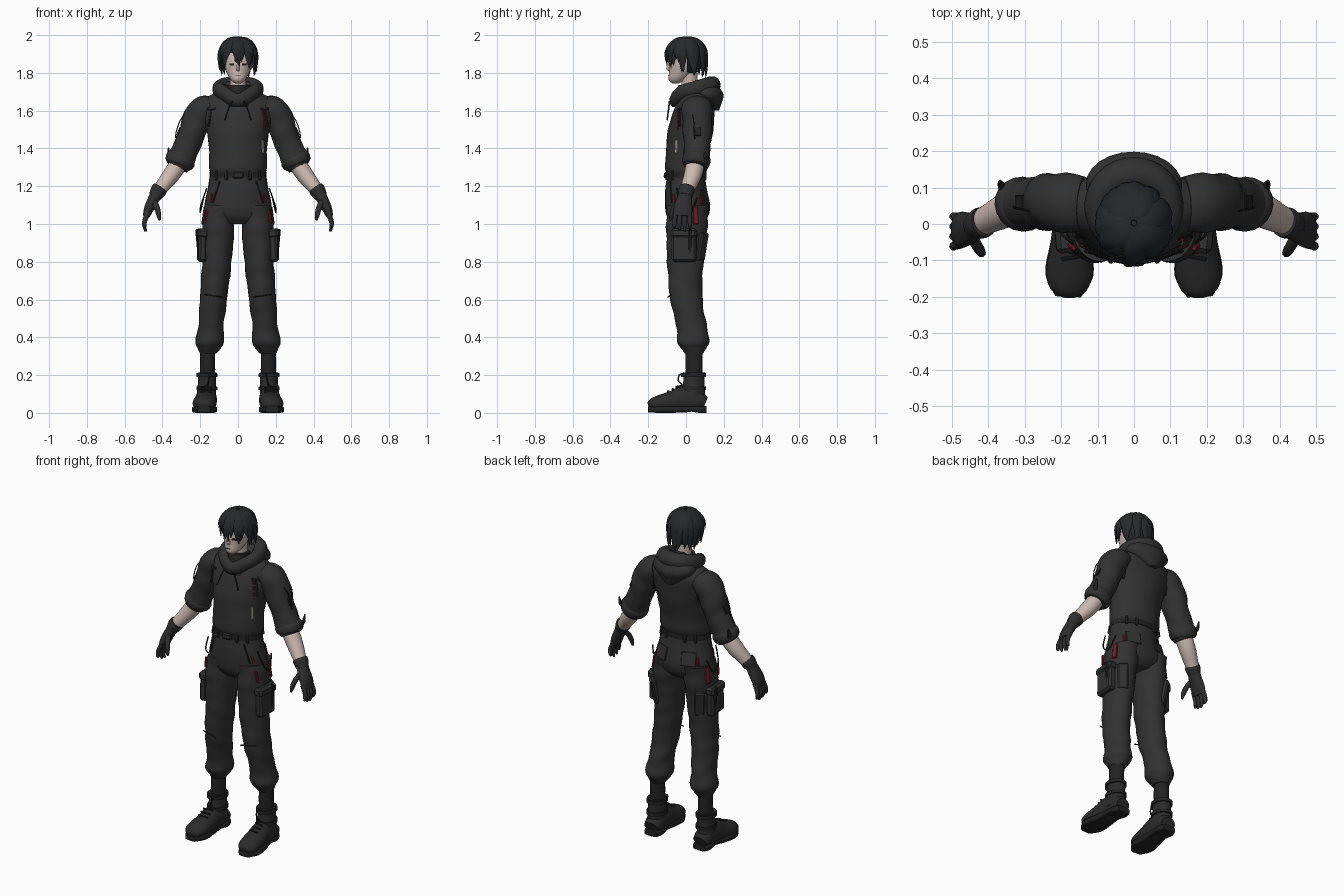
import bpy, bmesh, random
from math import sin, cos, pi, radians, copysign
from mathutils import Vector, Matrix
from mathutils.bvhtree import BVHTree

random.seed(4)
default = bpy.data.objects.get("Cube")
if default:
    bpy.data.objects.remove(default, do_unlink=True)

X, Y, Z = Vector((1, 0, 0)), Vector((0, 1, 0)), Vector((0, 0, 1))


def material(name, r, g, b):
    m = bpy.data.materials.new(name)
    m.use_nodes = True
    m.diffuse_color = (r, g, b, 1)
    m.node_tree.nodes["Principled BSDF"].inputs["Base Color"].default_value = (r, g, b, 1)
    return m


cloth = material("charcoal cloth", .031, .031, .032)
dark = material("black webbing", .016, .016, .017)
hair_mat = material("black hair", .019, .021, .023)
glove_mat = material("glove grey", .027, .027, .029)
boot_mat = material("boot leather", .024, .024, .024)
skin = material("pale skin", .6, .49, .44)
red = material("dark red", .2, .012, .025)
tag_mat = material("pale tag", .5, .46, .42)


def finish(bm, name, mat, angle=45):
    bmesh.ops.recalc_face_normals(bm, faces=bm.faces)
    me = bpy.data.meshes.new(name)
    bm.to_mesh(me)
    bm.free()
    me.materials.append(mat)
    me.polygons.foreach_set("use_smooth", [True] * len(me.polygons))
    me.set_sharp_from_angle(angle=radians(angle))
    ob = bpy.data.objects.new(name, me)
    bpy.context.collection.objects.link(ob)
    return ob


def spline(secs, steps):
    """Smoothly interpolate the (x, y, z, width, depth) sections."""
    s = [Vector(q) for q in secs]
    out = []
    for i in range(len(s) - 1):
        a, b, c, d = s[max(i - 1, 0)], s[i], s[i + 1], s[min(i + 2, len(s) - 1)]
        for k in range(steps):
            t = k / steps
            out.append((b * 2 + (c - a) * t + (a * 2 - b * 5 + c * 4 - d) * t * t
                        + (b * 3 - a - c * 3 + d) * t ** 3) / 2)
    return out + [s[-1]]


def tube(name, mat, secs, ref=Y, level=False, n=20, steps=4, fold=0, power=1, closed=False):
    """Loft elliptical rings along a path; fold adds cloth wrinkles, power squares the ring."""
    s = spline(secs, steps)
    p = [Vector(q[:3]) for q in s]
    bm, rings = bmesh.new(), []
    for i, q in enumerate(s):
        if closed:
            t = p[(i + 1) % len(p)] - p[i - 1]
        else:
            t = p[min(i + 1, len(p) - 1)] - p[max(i - 1, 0)]
        t = Z if level else t.normalized()
        v = (ref - t * ref.dot(t)).normalized()
        u = v.cross(t)
        ring = []
        for k in range(n):
            a = 2 * pi * k / n
            c, d = (copysign(abs(f) ** power, f) for f in (cos(a), sin(a)))
            w = 1 + fold * (sin(62 * p[i].z + 3 * sin(a)) + sin(37 * p[i].z - 2 * a))
            ring.append(bm.verts.new(p[i] + (u * c * q[3] + v * d * q[4]) * w))
        rings.append(ring)
    pairs = list(zip(rings, rings[1:])) + ([(rings[-1], rings[0])] if closed else [])
    for a, b in pairs:
        for k in range(n):
            bm.faces.new((a[k], a[(k + 1) % n], b[(k + 1) % n], b[k]))
    if not closed:
        bm.faces.new(rings[0])
        bm.faces.new(rings[-1])
    return finish(bm, name, mat)


def cord(name, mat, points, r=.004):
    return tube(name, mat, [(*q, r, r) for q in points], n=6, ref=Vector((.3, 1, .2)))


def patch(name, mat, target, start, aim, size, tilt=0):
    """Lay a bevelled plate on the target where a ray from start hits it."""
    me = target.data
    tree = BVHTree.FromPolygons([v.co for v in me.vertices], [f.vertices[:] for f in me.polygons])
    loc, nrm, _, _ = tree.ray_cast(Vector(start), Vector(aim))
    if loc is None:
        return
    up = (Z - nrm * nrm.z).normalized()
    rot = Matrix((up.cross(nrm), up, nrm)).transposed().to_4x4()
    bm = bmesh.new()
    bmesh.ops.create_cube(bm, size=1)
    bm.transform(Matrix.Diagonal((*size, 1)))
    bmesh.ops.bevel(bm, geom=bm.edges[:], offset=min(size) * .25, segments=1, affect='EDGES')
    bm.transform(Matrix.Translation(loc) @ rot @ Matrix.Rotation(radians(tilt), 4, 'Z'))
    return finish(bm, name, mat, 30)


# Head, neck and face
head = tube("head", skin, [(0, -.056, 1.745, .016, .018), (0, -.046, 1.765, .04, .046),
            (0, -.02, 1.81, .064, .07), (0, -.008, 1.86, .076, .084),
            (0, 0, 1.92, .074, .08), (0, 0, 1.965, .04, .045)], level=True)
tube("neck", skin, [(0, .03, 1.66, .05, .05), (0, .02, 1.73, .042, .042), (0, .015, 1.8, .045, .045)], level=True)
tube("nose", skin, [(0, -.085, 1.85, .006, .006), (0, -.094, 1.825, .009, .011), (0, -.088, 1.81, .008, .006)], level=True, n=8)
patch("mouth", dark, head, (0, -1, 1.785), Y, (.026, .003, .004))
patch("left_eye", dark, head, (.032, -1, 1.845), Y, (.026, .012, .004))

# Hair: a scalp cap covered with layered tapered locks
bm = bmesh.new()
bmesh.ops.create_uvsphere(bm, u_segments=24, v_segments=16, radius=1)
bmesh.ops.delete(bm, geom=[v for v in bm.verts if v.co.z < .1 and v.co.y < -.15], context='VERTS')
bm.transform(Matrix.Translation((0, .005, 1.885)) @ Matrix.Diagonal((.094, .097, .1, 1)))
finish(bm, "hair_cap", hair_mat)


def lock(name, az, start, end, lift, width):
    secs, twist = [], random.uniform(-.35, .35)
    for t, w in zip((0, .25, .5, .75, 1), (.4, 1, .95, .6, .06)):
        th, a = start + (end - start) * t, az + twist * t
        r = sin(min(th, pi / 2)) * (1 + lift * t) * (1 - .12 * max(0, t - .75))
        drop = cos(th) * (1.15 if th > pi / 2 else 1)
        secs.append((.095 * r * sin(a), .003 - .1 * r * cos(a), 1.888 + .1 * drop, .011 * w, width * w))
    tube(name, hair_mat, secs, ref=Vector((cos(az), sin(az), 0)), n=8, steps=3)


for i in range(26):
    az = 2 * pi * i / 26
    lock("hair_lock", az, .5, 2.4 - .4 * cos(az) + random.uniform(-.2, .15), random.uniform(0, .08), .024)
for i in range(16):
    az = 2 * pi * (i + .5) / 16
    lock("hair_top_lock", az, .08, random.uniform(1.5, 1.95), random.uniform(.06, .16), .03)

# Hoodie body, collar and lowered hood
torso = tube("hoodie_body", cloth, [(0, 0, 1.26, .142, .1), (0, .002, 1.3, .155, .112), (0, .008, 1.38, .152, .114),
             (0, .02, 1.47, .162, .12), (0, .035, 1.56, .186, .115), (0, .05, 1.635, .2, .1),
             (0, .052, 1.68, .15, .08), (0, .05, 1.71, .07, .06)], level=True, n=32, steps=5, fold=.006)
tube("collar", dark, [(0, .012, 1.62, .085, .085), (0, .012, 1.69, .07, .068), (0, .015, 1.735, .06, .055)], level=True)
ring = []
for i in range(32):
    a = 2 * pi * i / 32
    back = (1 - cos(a)) / 2
    dip = max(0, cos(a)) ** 5
    ring.append((.1 * sin(a), .038 - .1 * cos(a), 1.69 + .045 * back - .035 * dip, .026 + .02 * back, .036 + .012 * back))
tube("hood_rim", cloth, ring, ref=Z, steps=1, n=14, closed=True)
tube("hood_bag", cloth, [(0, .15, 1.6, .025, .025), (0, .128, 1.64, .085, .06), (0, .112, 1.68, .132, .086),
     (0, .1, 1.72, .12, .08), (0, .1, 1.755, .07, .05)], level=True, n=24, fold=.01)
cord("left_drawstring", dark, [(.03, -.088, 1.65), (.05, -.092, 1.61), (.07, -.1, 1.55)])
patch("left_chest_label", dark, torso, (.14, -1, 1.61), Y, (.045, .014, .009))
patch("left_chest_strap", dark, torso, (.15, -1, 1.56), Y, (.012, .09, .008), 6)
patch("chest_cord", red, torso, (.137, -1, 1.555), Y, (.007, .11, .009), 4)
patch("zip_tag", tag_mat, torso, (1, -.05, 1.41), -X, (.014, .07, .009))
patch("left_back_strap", dark, torso, (.15, 1, 1.56), -Y, (.014, .12, .009), -8)

# Belt and trouser seat
tube("belt", dark, [(0, 0, 1.245, .152, .108), (0, 0, 1.275, .151, .108)], level=True, n=32, steps=1)
seat = tube("trouser_seat", cloth, [(0, 0, 1.27, .146, .1), (0, 0, 1.19, .16, .109), (0, .008, 1.1, .178, .119),
            (0, .008, 1.04, .165, .11), (0, .005, 1, .1, .075)], level=True, n=32, fold=.004)
patch("belt_buckle", boot_mat, seat, (0, -1, 1.258), Y, (.06, .036, .03))
for x in (.06, .11):
    patch("left_belt_loop", cloth, seat, (x, -1, 1.257), Y, (.014, .05, .03))
    patch("left_rear_loop", cloth, seat, (x, 1, 1.257), -Y, (.014, .05, .03))
patch("left_front_pocket", dark, seat, (.115, -1, 1.17), Y, (.008, .12, .008), 18)
patch("left_front_trim", red, seat, (.142, -1, 1.135), Y, (.012, .045, .009), 14)
patch("left_rear_pocket", cloth, seat, (.09, 1, 1.14), -Y, (.085, .08, .009))
patch("left_rear_trim", red, seat, (.135, 1, 1.13), -Y, (.014, .05, .014))

# Left limbs; the right ones are mirrored at the end
leg = tube("left_trouser_leg", cloth, [(.094, .01, 1.1, .083, .112), (.105, .004, .98, .086, .108),
           (.112, -.004, .8, .078, .096), (.13, .002, .6, .072, .086), (.143, .03, .46, .067, .08),
           (.15, .038, .38, .076, .086), (.152, .04, .345, .062, .07), (.158, .042, .315, .044, .048)],
           level=True, n=28, steps=8, fold=.018)
patch("left_side_trim", red, leg, (1, .05, 1.045), -X, (.028, .095, .014))
patch("left_thigh_trim", red, leg, (.168, -1, 1.04), Y, (.014, .07, .02), 10)
patch("left_cargo_pocket", cloth, leg, (1, -.01, .88), -X, (.13, .16, .045))
patch("left_cargo_flap", cloth, leg, (1, -.01, .95), -X, (.14, .05, .058))
patch("left_cargo_strap", dark, leg, (1, .02, .9), -X, (.018, .15, .06))
patch("left_rear_pouch", cloth, leg, (.15, 1, .88), -Y, (.06, .15, .03))
patch("left_knee_seam", dark, leg, (.13, -1, .62), Y, (.1, .006, .006), 8)
cord("left_hip_cord", dark, [(.165, -.05, 1.19), (.196, -.03, 1.1), (.2, .02, 1.06), (.182, .06, 1.14)])

# Boots
tube("left_sock", dark, [(.16, .043, .35, .04, .044), (.162, .043, .18, .04, .046)], level=True, fold=.015, steps=6)
shaft = tube("left_boot_shaft", boot_mat, [(.168, .035, .05, .052, .066), (.166, .038, .12, .05, .062),
             (.164, .042, .17, .047, .056), (.164, .042, .215, .049, .059)], level=True)
for z in (.13, .2):
    tube("left_boot_strap", dark, [(.165, .04, z - .01, .056, .067), (.165, .04, z + .01, .055, .066)], level=True, steps=1)
foot = tube("left_boot_foot", boot_mat, [(.163, .1, .05, .045, .035), (.165, .06, .065, .054, .056),
            (.168, -.01, .072, .056, .07), (.172, -.07, .06, .06, .058), (.178, -.14, .05, .063, .044),
            (.18, -.18, .042, .05, .034), (.181, -.197, .036, .025, .018)][::-1], ref=Z)
tube("left_boot_sole", dark, [(.163, .108, .018, .04, .018), (.164, .07, .018, .053, .018), (.167, .01, .022, .05, .014),
     (.173, -.06, .018, .058, .018), (.178, -.14, .018, .066, .018), (.181, -.2, .018, .035, .016)], ref=Z, power=.4)
for i in range(4):
    y = -.02 - .024 * i
    patch("left_lace", dark, foot, (.17, y, 1), (0, 0, -1), (.06, .008, .012), 8)
cord("left_boot_loop", dark, [(.15, -.01, .21), (.15, -.035, .2), (.155, -.04, .17), (.16, -.02, .15)])

# Sleeve, forearm and glove
sleeve = tube("left_sleeve", cloth, [(.14, .055, 1.625, .055, .075), (.185, .058, 1.605, .074, .082),
              (.222, .06, 1.54, .077, .079), (.25, .06, 1.46, .07, .075), (.283, .058, 1.385, .07, .07),
              (.305, .054, 1.335, .074, .07), (.322, .05, 1.3, .06, .058)], n=24, steps=6, fold=.02)
tube("left_sleeve_roll", cloth, [(.295, .056, 1.36, .068, .066), (.303, .055, 1.343, .08, .076),
     (.315, .052, 1.315, .075, .07), (.32, .05, 1.303, .055, .055)], fold=.015)
patch("left_sleeve_badge", dark, sleeve, (1, .06, 1.49), -X, (.04, .05, .009))
tube("left_sleeve_tab", dark, [(.345, .08, 1.33, .014, .014), (.365, .105, 1.36, .01, .014), (.368, .118, 1.405, .003, .004)], n=8)
cord("left_sleeve_cord", dark, [(.262, .03, 1.6), (.305, .04, 1.55), (.33, .045, 1.47), (.318, .05, 1.43)], .003)
tube("left_forearm", skin, [(.3, .052, 1.34, .046, .05), (.35, .038, 1.265, .046, .048), (.4, .014, 1.2, .038, .04), (.43, 0, 1.16, .033, .035)])
tube("left_glove_cuff", glove_mat, [(.412, .006, 1.19, .041, .042), (.422, .002, 1.175, .042, .043), (.44, -.006, 1.145, .034, .036)])
tube("left_palm", glove_mat, [(.43, 0, 1.165, .032, .034), (.45, -.01, 1.125, .03, .042),
     (.472, -.016, 1.08, .026, .05), (.486, -.018, 1.04, .018, .046)])
for i, tip in enumerate((.985, .965, .96, .975)):
    y = -.054 + .024 * i
    tube("left_finger", glove_mat, [(.474, y, 1.065, .014, .013), (.493, y * 1.1, 1.02, .013, .012),
         (.495, y * 1.15, .99, .011, .011), (.488, y * 1.15, tip, .006, .006)], n=10)
tube("left_thumb", glove_mat, [(.448, -.03, 1.125, .016, .016), (.43, -.062, 1.09, .015, .015),
     (.42, -.078, 1.05, .013, .013), (.415, -.082, 1.02, .006, .006)], n=10)

# Mirror every left part to the right side
for ob in list(bpy.context.collection.objects):
    if ob.name.startswith("left_"):
        me = ob.data.copy()
        me.transform(Matrix.Scale(-1, 4, X))
        me.flip_normals()
        twin = bpy.data.objects.new(ob.name.replace("left_", "right_"), me)
        bpy.context.collection.objects.link(twin)
